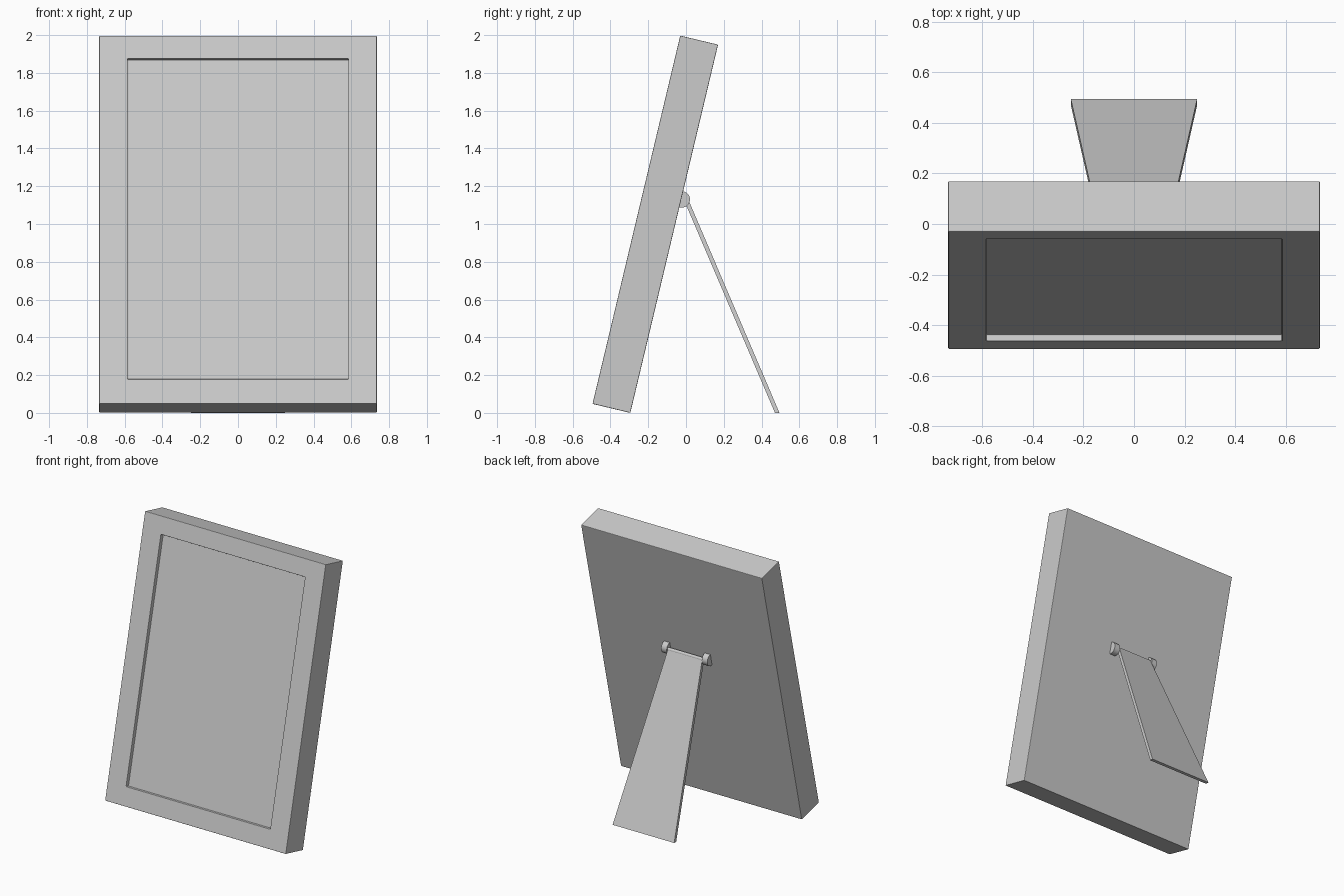
import bpy, bmesh, math

if "Cube" in bpy.data.objects:
    bpy.data.objects.remove(bpy.data.objects["Cube"])

TILT = math.radians(13.4)
W, H, T = 0.735, 2.004, 0.206           # half width, height, thickness


def add_object(name, bm, bevel=0.0):
    bmesh.ops.recalc_face_normals(bm, faces=bm.faces)
    me = bpy.data.meshes.new(name)
    bm.to_mesh(me)
    bm.free()
    ob = bpy.data.objects.new(name, me)
    bpy.context.collection.objects.link(ob)
    if bevel:
        mod = ob.modifiers.new("soft_edges", 'BEVEL')
        mod.width = bevel
        mod.segments = 2
        mod.limit_method = 'ANGLE'
    return ob


def cylinder(name, x, y, z, radius, length, sides=32):
    bpy.ops.mesh.primitive_cylinder_add(vertices=sides, radius=radius, depth=length,
                                        location=(x, y, z), rotation=(0, math.pi / 2, 0))
    ob = bpy.context.object
    ob.name = name
    bpy.ops.object.shade_smooth_by_angle()
    return ob


# Frame: leaning slab whose front face is inset and pushed back for the picture
bm = bmesh.new()
bmesh.ops.create_cube(bm, size=1)
for v in bm.verts:
    v.co = (v.co.x * 2 * W, (v.co.y + 0.5) * T, (v.co.z + 0.5) * H)
bm.faces.ensure_lookup_table()
front = min(bm.faces, key=lambda f: f.calc_center_median().y)
bmesh.ops.inset_region(bm, faces=[front], thickness=0.14)
for v in front.verts:
    v.co.x = math.copysign(0.585, v.co.x)
    v.co.z = 0.135 if v.co.z < H / 2 else 1.88
recess = bmesh.ops.extrude_discrete_faces(bm, faces=[front])["faces"][0]
bmesh.ops.translate(bm, verts=list(recess.verts), vec=(0, 0.028, 0))
frame = add_object("picture_frame", bm, 0.004)
frame.location = (0, -0.495, T * math.sin(TILT))
frame.rotation_euler.x = -TILT

# Stand leg: thin board that widens towards a foot cut level with the ground
bm = bmesh.new()
rings = []
for half, y, z in ((0.14, -0.012, 1.13), (0.25, 0.471, 0.0)):
    rings.append([bm.verts.new((x, yy, z)) for x, yy in
                  ((-half, y), (half, y), (half, y + 0.024), (-half, y + 0.024))])
top, foot = rings
bm.faces.new(top)
bm.faces.new(foot)
for i in range(4):
    j = (i + 1) % 4
    bm.faces.new((top[i], top[j], foot[j], foot[i]))
add_object("stand_leg", bm)

# Hinge: axle between two round knuckles half sunk in the back of the frame
cylinder("hinge_axle", 0, 0.0, 1.13, 0.013, 0.32, 16)
for side, label in ((-1, "left"), (1, "right")):
    cylinder("hinge_knuckle_" + label, side * 0.165, -0.022, 1.13, 0.043, 0.045)
